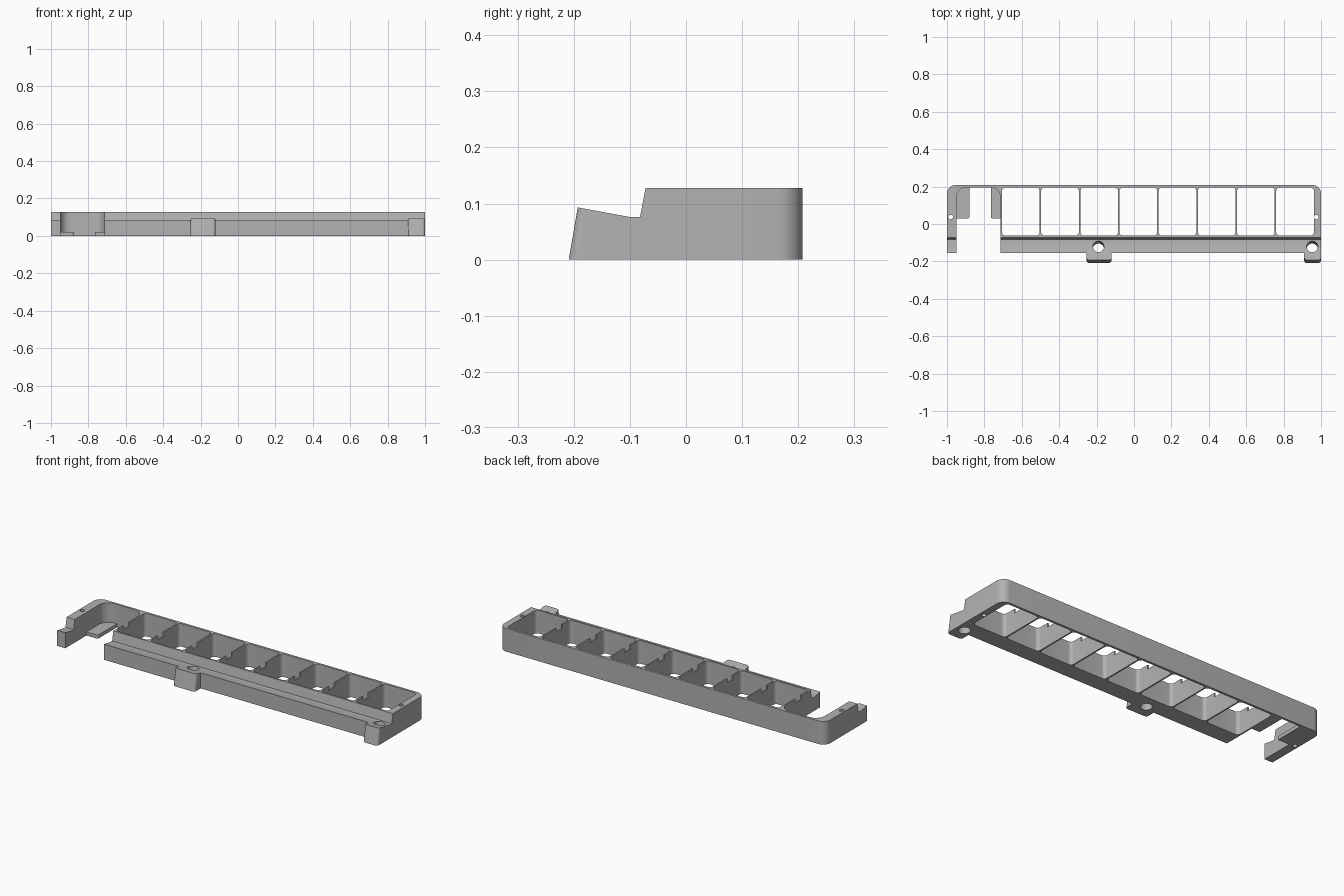
import bpy
import bmesh
import math
from mathutils import Matrix, Vector

cube = bpy.data.objects.get("Cube")
if cube:
    bpy.data.objects.remove(cube, do_unlink=True)

grey = bpy.data.materials.new("mid grey")
grey.use_nodes = True
colour = (0.45, 0.45, 0.45, 1)
grey.diffuse_color = colour
grey.node_tree.nodes["Principled BSDF"].inputs["Base Color"].default_value = colour


def make(name, bm):
    bmesh.ops.recalc_face_normals(bm, faces=bm.faces)
    mesh = bpy.data.meshes.new(name)
    bm.to_mesh(mesh)
    bm.free()
    mesh.materials.append(grey)
    obj = bpy.data.objects.new(name, mesh)
    bpy.context.collection.objects.link(obj)
    return obj


def side_prism(name, profile, x0, x1, radius=0, rounded=None):
    """Extrude a (y, z) profile along x and round the chosen edges."""
    bm = bmesh.new()
    face = bm.faces.new([bm.verts.new((x0, y, z)) for y, z in profile])
    ext = bmesh.ops.extrude_face_region(bm, geom=[face])["geom"]
    bmesh.ops.translate(bm, vec=(x1 - x0, 0, 0),
                        verts=[v for v in ext if isinstance(v, bmesh.types.BMVert)])
    if radius:
        edges = [e for e in bm.edges if rounded(*[v.co for v in e.verts])]
        bmesh.ops.bevel(bm, geom=edges, offset=radius, segments=8,
                        profile=0.5, affect='EDGES')
    return make(name, bm)


def box(name, x0, x1, y0, y1, z0, z1, radius=0, rounded=None):
    """Box with optionally rounded upright edges."""
    def upright(a, b):
        return abs(a.z - b.z) > 1e-4 and abs(a.y - b.y) < 1e-4 and (
            rounded is None or rounded(a))
    return side_prism(name, [(y0, z0), (y1, z0), (y1, z1), (y0, z1)],
                      x0, x1, radius, upright)


def drill(name, x, y, z, radius, length, tilt=0):
    bm = bmesh.new()
    bmesh.ops.create_cone(bm, cap_ends=True, segments=32, radius1=radius,
                          radius2=radius, depth=length,
                          matrix=Matrix.Translation((x, y, z)) @ Matrix.Rotation(tilt, 4, 'X'))
    return make(name, bm)


def combine(target, tool, operation):
    mod = target.modifiers.new(tool.name, 'BOOLEAN')
    mod.object, mod.operation, mod.solver = tool, operation, 'EXACT'
    bpy.context.view_layer.objects.active = target
    bpy.ops.object.modifier_apply(modifier=mod.name)
    bpy.data.objects.remove(tool, do_unlink=True)


# Main rail with the stepped front ledge
BACK, TOP = 0.208, 0.128
rail = [(-0.155, 0), (BACK, 0), (BACK, TOP), (-0.072, TOP),
        (-0.082, 0.076), (-0.10, 0.076), (-0.155, 0.086)]
body = side_prism("tray_body", rail, -1, 1, 0.045,
                  lambda a, b: min(a.y, b.y) > 0.2 and abs(a.z - b.z) > 0.1)

# Screw lugs on the front ledge
lug = [(-0.209, 0), (-0.10, 0), (-0.10, 0.076), (-0.193, 0.093)]
for name, x0, x1 in (("middle_lug", -0.254, -0.12), ("end_lug", 0.91, 1)):
    tool = side_prism(name, lug, x0, x1, 0.015,
                      lambda a, b: max(a.y, b.y) < -0.18 and abs(a.z - b.z) > 0.05)
    combine(body, tool, 'UNION')

# Open bay with rounded back corners
combine(body, box("bay_cutter", -0.95, -0.714, -0.3, 0.196, -0.1, 0.3,
                  0.055, lambda a: a.y > 0), 'DIFFERENCE')

# Row of eight cells
PITCH, FIRST, WALL = 0.2095, -0.71, 0.004
for i in range(8):
    left = FIRST + i * PITCH
    combine(body, box("cell_cutter", left + WALL, left + PITCH - WALL,
                      -0.062, 0.195, -0.1, 0.3, 0.018), 'DIFFERENCE')

# Cable notches in the dividers
combine(body, box("notch_cutter", -0.73, 0.8, 0.01, 0.06, 0.105, 0.3), 'DIFFERENCE')

# Tilted screw holes and small pin holes
for x in (-0.19, 0.953):
    combine(body, drill("screw_drill", x, -0.128, 0.04, 0.03, 0.3,
                        math.radians(-10)), 'DIFFERENCE')
for x in (-0.98, 0.975):
    combine(body, drill("pin_drill", x, 0.037, 0.06, 0.012, 0.4), 'DIFFERENCE')

# Floor tabs inside the open bay
for name, x0, x1 in (("left_tab", -0.955, -0.88), ("right_tab", -0.765, -0.708)):
    combine(body, box(name, x0, x1, 0.03, 0.2, 0, 0.02, 0.008,
                      lambda a: a.y < 0.1), 'UNION')

bpy.ops.object.select_all(action='DESELECT')
body.select_set(True)
bpy.context.view_layer.objects.active = body
bpy.ops.object.shade_smooth_by_angle(angle=math.radians(30))
